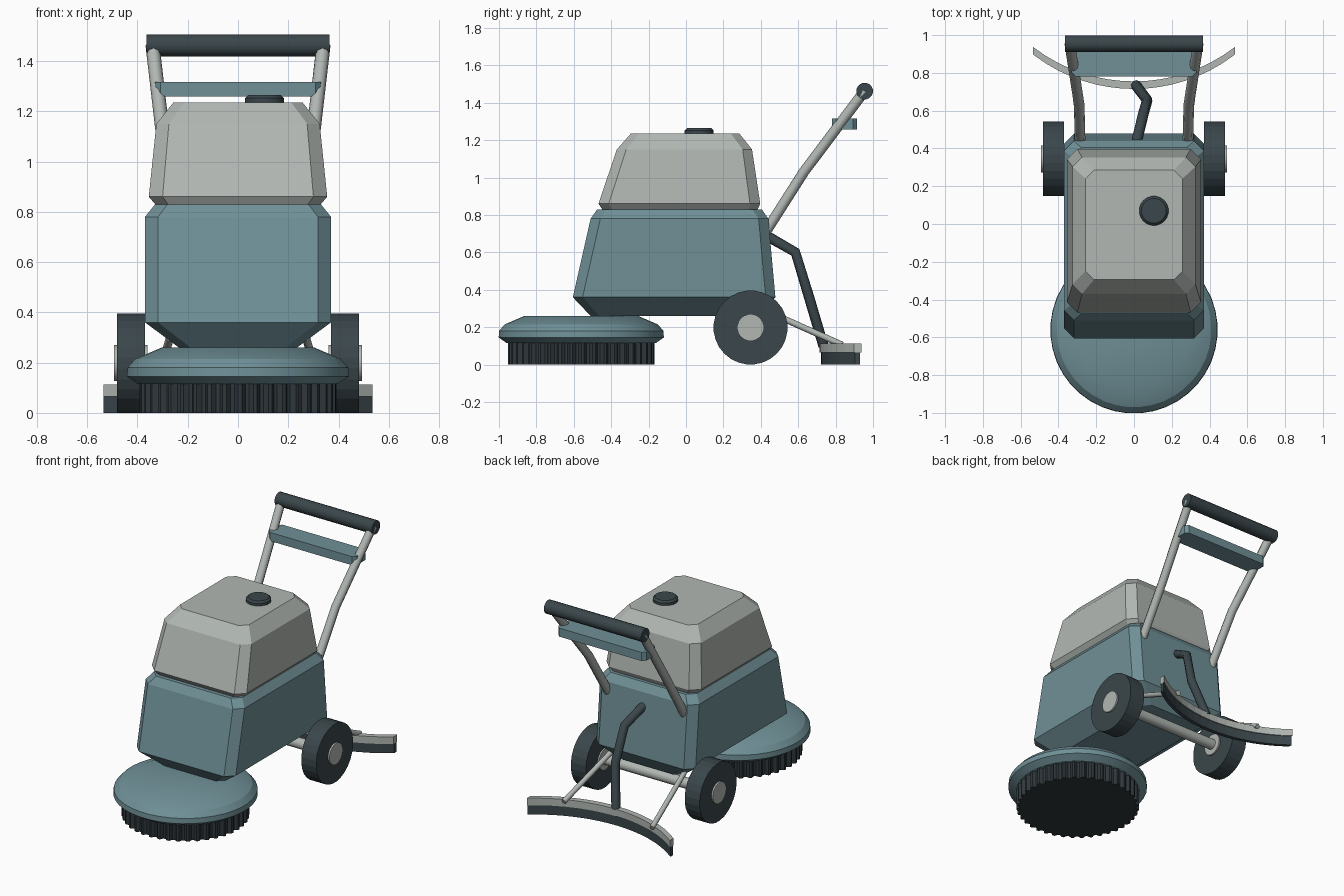
import bpy, math
from mathutils import Vector

if "Cube" in bpy.data.objects:
    bpy.data.objects.remove(bpy.data.objects["Cube"])


def material(name, rgb):
    m = bpy.data.materials.new(name)
    m.diffuse_color = (*rgb, 1)
    m.use_nodes = True
    m.node_tree.nodes["Principled BSDF"].inputs["Base Color"].default_value = m.diffuse_color
    return m


TEAL = material("teal paint", (0.16, 0.28, 0.31))
GREY = material("light grey", (0.44, 0.475, 0.45))
DARK = material("dark slate", (0.043, 0.062, 0.070))
RUBBER = material("black rubber", (0.028, 0.038, 0.044))


def add_mesh(name, verts, faces, mat, smooth=False):
    me = bpy.data.meshes.new(name)
    me.from_pydata(verts, [], faces)
    me.materials.append(mat)
    ob = bpy.data.objects.new(name, me)
    bpy.context.collection.objects.link(ob)
    bpy.ops.object.select_all(action='DESELECT')
    ob.select_set(True)
    bpy.context.view_layer.objects.active = ob
    bpy.ops.object.mode_set(mode='EDIT')
    bpy.ops.mesh.select_all(action='SELECT')
    bpy.ops.mesh.normals_make_consistent(inside=False)
    bpy.ops.object.mode_set(mode='OBJECT')
    if smooth:
        bpy.ops.object.shade_smooth_by_angle(angle=math.radians(25))
    return ob


def loft(name, rings, mat, smooth=False):
    """Skin a stack of equal-length closed rings and cap both ends."""
    n = len(rings[0])
    verts = [v for r in rings for v in r]
    faces = [(k * n + i, k * n + (i + 1) % n, (k + 1) * n + (i + 1) % n, (k + 1) * n + i)
             for k in range(len(rings) - 1) for i in range(n)]
    faces += [tuple(range(n)), tuple(range(len(verts) - n, len(verts)))]
    return add_mesh(name, verts, faces, mat, smooth)


def octagon(z, hx, y0, y1, c):
    """Rectangle with cut corners at height z."""
    return [(-hx + c, y0, z), (hx - c, y0, z), (hx, y0 + c, z), (hx, y1 - c, z),
            (hx - c, y1, z), (-hx + c, y1, z), (-hx, y1 - c, z), (-hx, y0 + c, z)]


def lathe(name, profile, centre, axis, sides, mat, smooth=True):
    """Revolve (radius, offset) pairs about the x or z axis."""
    cx, cy, cz = centre
    rings = []
    for r, h in profile:
        ring = []
        for i in range(sides):
            a = 2 * math.pi * (i + 0.5) / sides
            u, v = r * math.cos(a), r * math.sin(a)
            ring.append((cx + h, cy + u, cz + v) if axis == 'x' else (cx + u, cy + v, cz + h))
        rings.append(ring)
    return loft(name, rings, mat, smooth)


def tube(name, points, radius, mat):
    """Round tube along a path of points."""
    cu = bpy.data.curves.new(name, 'CURVE')
    cu.dimensions = '3D'
    cu.bevel_depth = radius
    cu.bevel_resolution = 2
    cu.use_fill_caps = True
    sp = cu.splines.new('POLY')
    sp.points.add(len(points) - 1)
    for p, co in zip(sp.points, points):
        p.co = (*co, 1)
    ob = bpy.data.objects.new(name, cu)
    bpy.context.collection.objects.link(ob)
    bpy.ops.object.select_all(action='DESELECT')
    ob.select_set(True)
    bpy.context.view_layer.objects.active = ob
    bpy.ops.object.convert(target='MESH')
    ob = bpy.context.object
    ob.name = name
    ob.data.materials.clear()
    ob.data.materials.append(mat)
    bpy.ops.object.shade_smooth_by_angle(angle=math.radians(50))


# Lower body and upper tank
loft("lower_body", [octagon(0.26, 0.235, -0.51, 0.40, 0.045),
                    octagon(0.36, 0.37, -0.605, 0.478, 0.052),
                    octagon(0.78, 0.37, -0.51, 0.44, 0.052),
                    octagon(0.83, 0.33, -0.475, 0.405, 0.05)], TEAL)
loft("upper_tank", [octagon(0.825, 0.325, -0.445, 0.38, 0.05),
                    octagon(0.86, 0.355, -0.468, 0.397, 0.055),
                    octagon(1.15, 0.325, -0.37, 0.353, 0.05),
                    octagon(1.235, 0.257, -0.295, 0.285, 0.045)], GREY)
lathe("filler_cap", [(0.078, 1.225), (0.078, 1.252), (0.066, 1.264)],
      (0.105, 0.07, 0), 'z', 20, DARK)

# Scrub deck and fluted brush
lathe("scrub_deck", [(0.40, 0.115), (0.443, 0.145), (0.441, 0.18), (0.41, 0.215), (0.305, 0.26)],
      (0, -0.56, 0), 'z', 40, TEAL)
flutes = 40
outline = []
for i in range(flutes * 4):
    r = 0.392 if i % 4 < 2 else 0.372
    a = 2 * math.pi * i / (flutes * 4)
    outline.append((r * math.cos(a), -0.56 + r * math.sin(a)))
loft("brush", [[(x, y, z) for x, y in outline] for z in (0.0, 0.12)], RUBBER)

# Axle, wheels and hubs
lathe("axle", [(0.035, -0.40), (0.035, 0.40)], (0, 0.345, 0.198), 'x', 16, GREY)
for side, s in (("left", -1), ("right", 1)):
    lathe(side + "_wheel", [(0.198, s * 0.37), (0.198, s * 0.482)],
          (0, 0.345, 0.198), 'x', 28, DARK, False)
    lathe(side + "_hub", [(0.072, s * 0.36), (0.072, s * 0.493)],
          (0, 0.345, 0.198), 'x', 20, GREY)

    # Handle tube and squeegee arm on each side
    tube(side + "_handle_tube", [(s * 0.285, 0.42, 0.70), (s * 0.29, 0.63, 1.03),
                                 (s * 0.34, 0.955, 1.463)], 0.028, GREY)
    tube(side + "_squeegee_arm", [(s * 0.27, 0.40, 0.30), (s * 0.33, 0.835, 0.105)], 0.017, GREY)

# Grip bar and control panel
lathe("grip", [(0.045, -0.364), (0.045, 0.364)], (0, 0.955, 1.462), 'x', 16, DARK)
loft("control_panel", [octagon(z, 0.33, 0.78, 0.915, 0.022) for z in (1.258, 1.316)], TEAL)

# Drain hose
tube("drain_hose", [(0.01, 0.42, 0.695), (0.05, 0.585, 0.60),
                    (0.07, 0.655, 0.37), (0.01, 0.735, 0.10)], 0.028, DARK)


def squeegee(name, z0, z1, y_in, y_out, mat):
    """Curved bar swept across x, bowed forward in the middle."""
    R, half, steps = 0.875, 0.535, 16
    rings = []
    for i in range(steps + 1):
        x = half * (2 * i / steps - 1)
        y = R - math.sqrt(R * R - x * x)
        rings.append([(x, y + y_in, z0), (x, y + y_out, z0), (x, y + y_out, z1), (x, y + y_in, z1)])
    loft(name, rings, mat)


# Squeegee holder and blade
squeegee("squeegee_holder", 0.065, 0.113, 0.715, 0.755, GREY)
squeegee("squeegee_blade", 0.0, 0.065, 0.722, 0.748, DARK)
